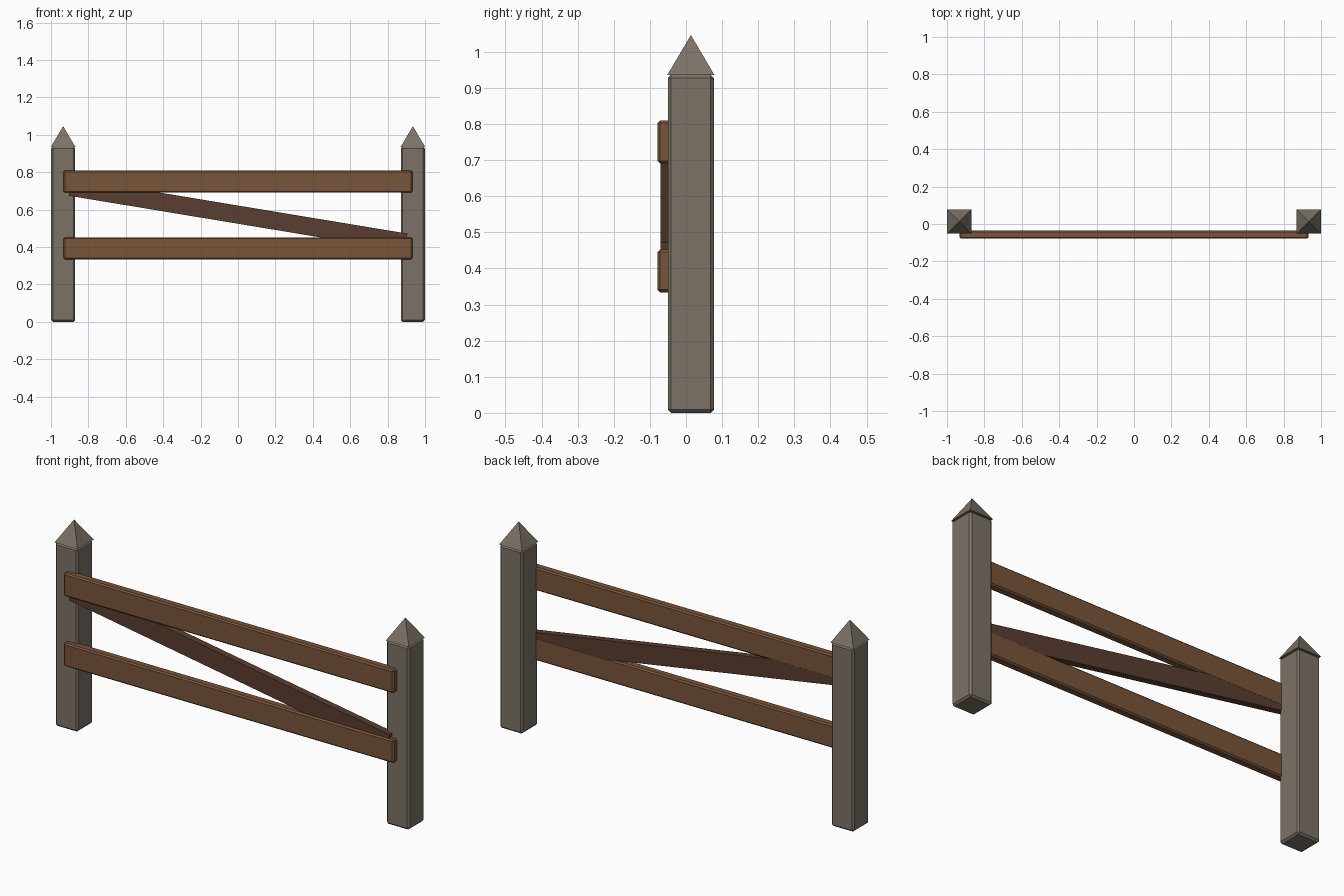
import bpy, math

if "Cube" in bpy.data.objects:
    bpy.data.objects.remove(bpy.data.objects["Cube"])

def material(name, rgb):
    m = bpy.data.materials.new(name)
    m.diffuse_color = (*rgb, 1)
    m.use_nodes = True
    m.node_tree.nodes["Principled BSDF"].inputs["Base Color"].default_value = m.diffuse_color
    return m

POST = material("weathered_wood", (0.20, 0.17, 0.135))
RAIL = material("brown_wood", (0.19, 0.09, 0.042))
BRACE = material("dark_wood", (0.10, 0.047, 0.029))

def box(name, center, size, mat, bevel=0.0, tilt=0.0):
    bpy.ops.mesh.primitive_cube_add(size=1, location=center)
    o = bpy.context.object
    o.name = name
    o.scale = size
    bpy.ops.object.transform_apply(location=False, rotation=False, scale=True)
    o.rotation_euler[1] = tilt
    o.data.materials.append(mat)
    if bevel:
        b = o.modifiers.new("bevel", 'BEVEL')
        b.width = bevel
        b.segments = 1
    return o

# Posts with pyramid caps
W, PY, H = 0.128, 0.0135, 0.936
for side, x in (("left", -0.935), ("right", 0.935)):
    box(side + "_post", (x, PY, H / 2), (W, W, H), POST, 0.009)
    bpy.ops.mesh.primitive_cone_add(vertices=4, radius1=0.13 / math.sqrt(2), radius2=0,
                                    depth=0.11, location=(x, PY, H + 0.055),
                                    rotation=(0, 0, math.pi / 4))
    cap = bpy.context.object
    cap.name = side + "_post_cap"
    cap.data.materials.append(POST)

# Horizontal rails
for name, z in (("lower_rail", 0.393), ("upper_rail", 0.75)):
    box(name, (0, -0.0568, z), (1.864, 0.0435, 0.118), RAIL, 0.007)

# Diagonal brace between the rails
box("diagonal_brace", (0, -0.053, 0.573), (1.82, 0.035, 0.096), BRACE, tilt=math.radians(9.4))
